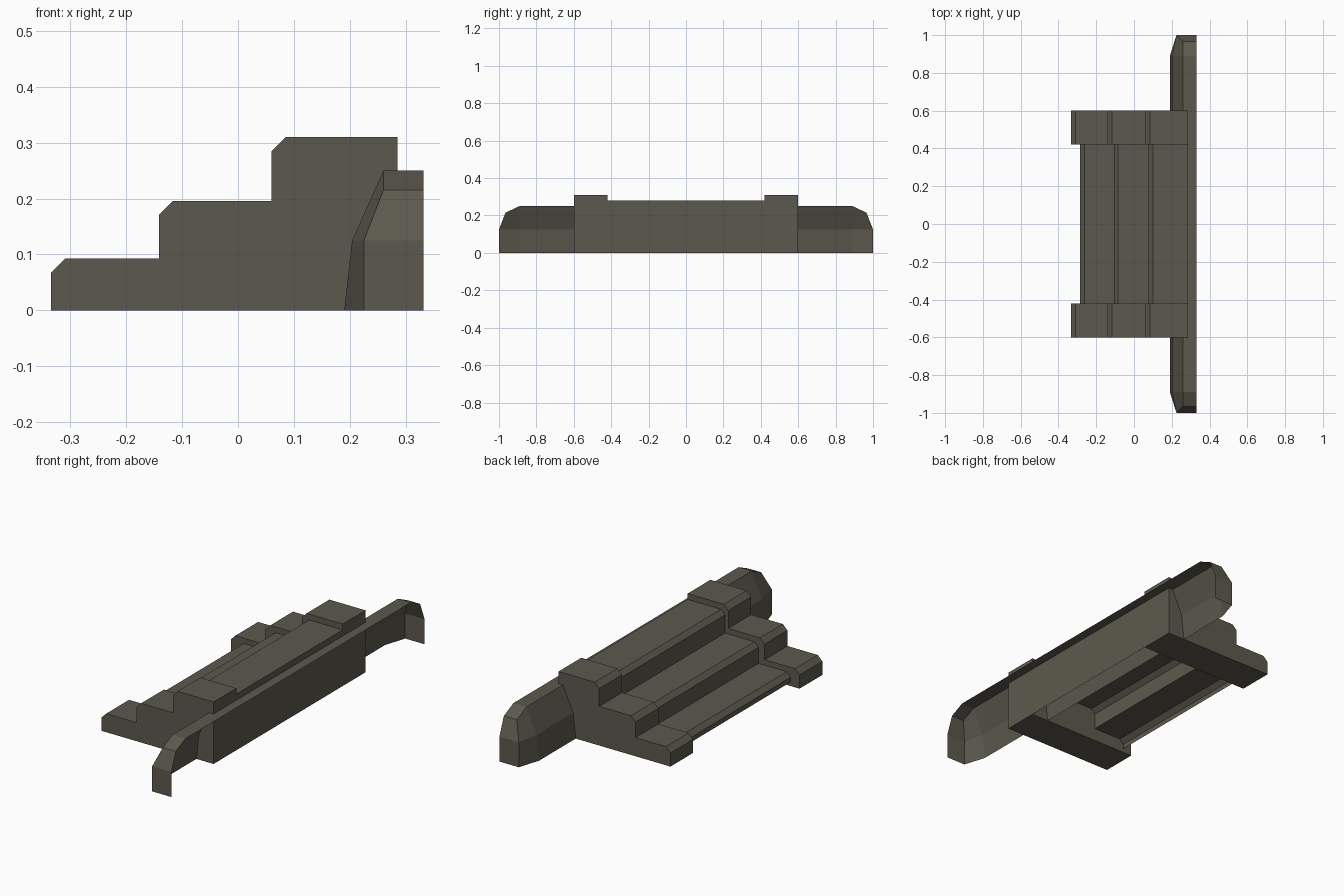
import bpy, bmesh

if "Cube" in bpy.data.objects:
    bpy.data.objects.remove(bpy.data.objects["Cube"])

mat = bpy.data.materials.new("dark olive grey")
mat.diffuse_color = (0.108, 0.1, 0.074, 1)
mat.use_nodes = True
mat.node_tree.nodes["Principled BSDF"].inputs["Base Color"].default_value = mat.diffuse_color


def finish(name, bm):
    bmesh.ops.remove_doubles(bm, verts=bm.verts, dist=1e-5)
    bmesh.ops.recalc_face_normals(bm, faces=bm.faces)
    me = bpy.data.meshes.new(name)
    bm.to_mesh(me)
    bm.free()
    me.materials.append(mat)
    ob = bpy.data.objects.new(name, me)
    bpy.context.collection.objects.link(ob)
    return ob


def extrude_profile(name, pts, y0, y1, solid):
    """Sweep an x-z profile along y; closed and capped if solid, else an open sheet."""
    bm = bmesh.new()
    a = [bm.verts.new((x, y0, z)) for x, z in pts]
    b = [bm.verts.new((x, y1, z)) for x, z in pts]
    n = len(pts)
    for i in range(n if solid else n - 1):
        j = (i + 1) % n
        bm.faces.new((a[i], a[j], b[j], b[i]))
    if solid:
        bm.faces.new(a)
        bm.faces.new(b[::-1])
    return finish(name, bm)


def stair_profile(steps, c, x_back, z_bottom):
    """Stair outline with a chamfer c on each nosing; steps are (riser x, tread z)."""
    pts, z = [], z_bottom
    for x, top in steps:
        pts += [(x, z), (x, top - c), (x + c, top)]
        z = top
    return pts + [(x_back, z), (x_back, 0)]


# stepped side blocks
side = stair_profile([(-0.334, 0.093), (-0.141, 0.196), (0.06, 0.31)], 0.025, 0.285, 0)
for label, s in (("left", -1), ("right", 1)):
    extrude_profile(label + "_side_block", side, s * 0.42, s * 0.6, True)

# recessed treads between the blocks, open underneath
tread = stair_profile([(-0.285, 0.066), (-0.107, 0.168), (0.078, 0.281)], 0.022, 0.285, 0.02)
extrude_profile("treads", tread, -0.42, 0.42, False)
extrude_profile("back_panel", [(0.285, 0), (0.285, 0.281)], -0.42, 0.42, False)

# long rear shell with faceted ends, open at back and bottom
bm = bmesh.new()
section = [(0.19, 0), (0.204, 0.125), (0.26, 0.25), (0.332, 0.25)]
end = [(0.225, 1, 0), (0.225, 1, 0.125), (0.26, 0.965, 0.215), (0.332, 0.965, 0.215)]
mids = []
for s in (-1, 1):
    a = [bm.verts.new((x, s * 0.89, z)) for x, z in section]
    b = [bm.verts.new((x, s * y, z)) for x, y, z in end]
    c0, c1 = (bm.verts.new((0.332, s, z)) for z in (0, 0.125))
    for i in range(3):
        bm.faces.new((a[i], a[i + 1], b[i + 1], b[i]))
    bm.faces.new((b[1], b[2], b[3], c1))
    bm.faces.new((b[0], b[1], c1, c0))
    mids.append(a)
for i in range(3):
    bm.faces.new((mids[0][i], mids[0][i + 1], mids[1][i + 1], mids[1][i]))
finish("rear_rail_shell", bm)
